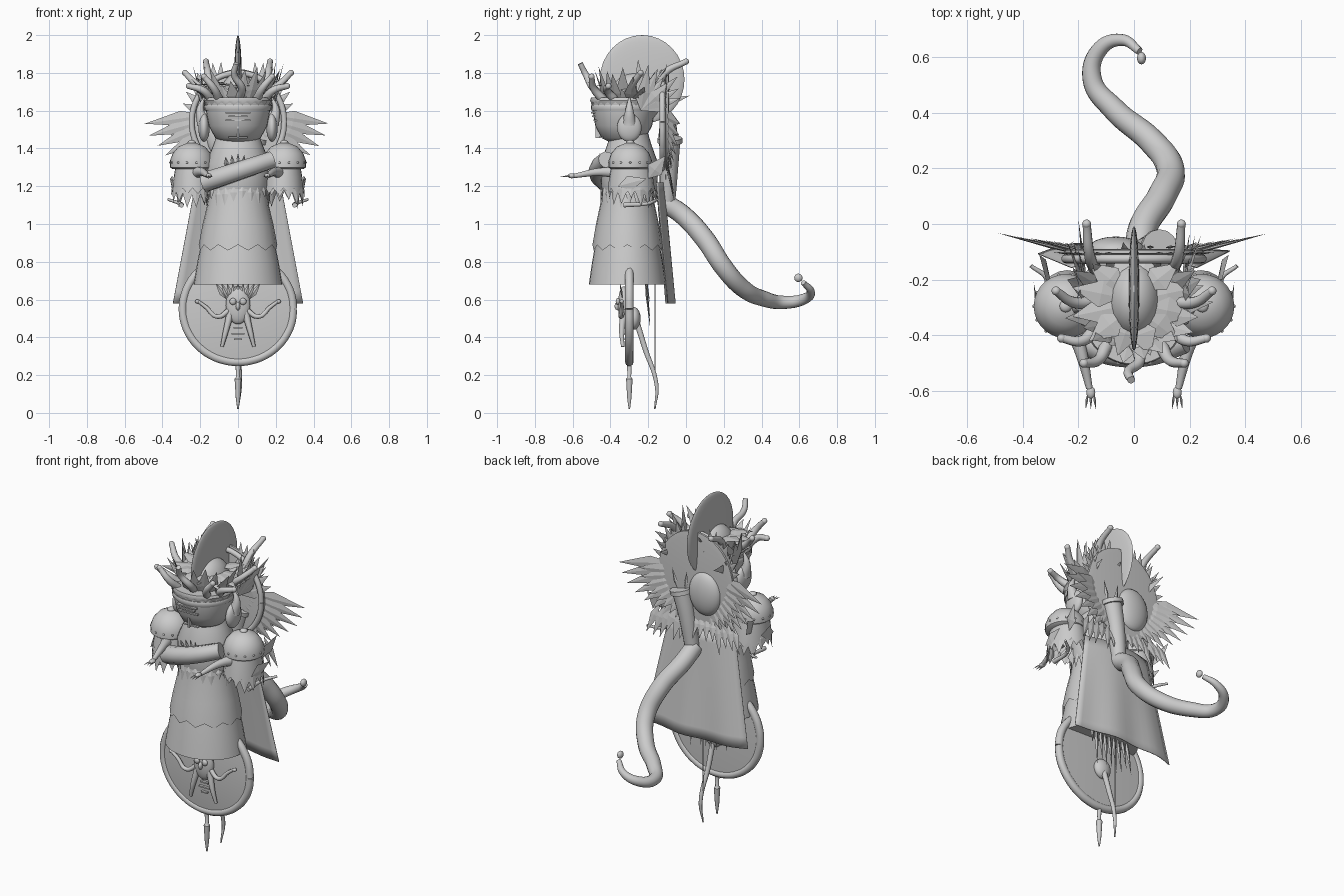
import bpy, bmesh, math, random
from mathutils import Vector as V

random.seed(7)
cube = bpy.data.objects.get("Cube")
if cube:
    bpy.data.objects.remove(cube)

stone = bpy.data.materials.new("plain_grey")
stone.diffuse_color = (0.6, 0.6, 0.6, 1)
stone.use_nodes = True
stone.node_tree.nodes["Principled BSDF"].inputs["Base Color"].default_value = (0.6, 0.6, 0.6, 1)


def add(name, mesh, smooth=True):
    ob = bpy.data.objects.new(name, mesh)
    bpy.context.collection.objects.link(ob)
    mesh.materials.clear()
    mesh.materials.append(stone)
    if smooth:
        bpy.ops.object.select_all(action='DESELECT')
        ob.select_set(True)
        bpy.context.view_layer.objects.active = ob
        bpy.ops.object.shade_smooth_by_angle(angle=math.radians(40))
    return ob


def finish(name, bm, smooth=True):
    bmesh.ops.recalc_face_normals(bm, faces=bm.faces)
    mesh = bpy.data.meshes.new(name)
    bm.to_mesh(mesh)
    bm.free()
    return add(name, mesh, smooth)


def lathe(name, profile, centre, squash=1.0, n=32, jag=0.0, axis='Z'):
    """Spin (radius, height) points; jag makes the first ring dagged."""
    bm, rings = bmesh.new(), []
    for k, (r, h) in enumerate(profile):
        ring = []
        for i in range(n):
            a = math.tau * i / n
            drop = jag * (i % 2) if k == 0 else 0
            p = V((r * math.cos(a), r * squash * math.sin(a), h - drop))
            if axis == 'Y':
                p = V((p.x, h, p.y))
            ring.append(bm.verts.new(p + V(centre)))
        rings.append(ring)
    for low, up in zip(rings, rings[1:]):
        for i in range(n):
            j = (i + 1) % n
            bm.faces.new((low[i], low[j], up[j], up[i]))
    if not jag:
        bm.faces.new(rings[0])
    bm.faces.new(rings[-1])
    return finish(name, bm)


def ball(name, centre, size):
    bm = bmesh.new()
    bmesh.ops.create_uvsphere(bm, u_segments=24, v_segments=16, radius=1)
    bmesh.ops.scale(bm, vec=size, verts=bm.verts)
    bmesh.ops.translate(bm, vec=centre, verts=bm.verts)
    return finish(name, bm)


def tube(name, points, radii, sides=3):
    """Smooth tapered tube through the points."""
    cu = bpy.data.curves.new(name, 'CURVE')
    cu.dimensions, cu.bevel_depth, cu.bevel_resolution = '3D', 1, sides
    cu.use_fill_caps = True
    sp = cu.splines.new('BEZIER')
    sp.bezier_points.add(len(points) - 1)
    for i, (bp, p) in enumerate(zip(sp.bezier_points, points)):
        bp.co, bp.handle_left_type, bp.handle_right_type = p, 'AUTO', 'AUTO'
        t = i / (len(points) - 1) * (len(radii) - 1)
        k = min(int(t), len(radii) - 2)
        bp.radius = radii[k] + (radii[k + 1] - radii[k]) * (t - k)
    ob = bpy.data.objects.new(name, cu)
    bpy.context.collection.objects.link(ob)
    deps = bpy.context.evaluated_depsgraph_get()
    mesh = bpy.data.meshes.new_from_object(ob.evaluated_get(deps))
    bpy.data.objects.remove(ob)
    return add(name, mesh)


def blades(name, items, thick=0.006):
    """Many flat leaf blades, each (base, tip, half width, facing)."""
    bm = bmesh.new()
    for base, tip, w, facing in items:
        base, tip, facing = V(base), V(tip), V(facing)
        side = (tip - base).cross(facing).normalized()
        up = side.cross(tip - base).normalized() * thick
        mid = base.lerp(tip, 0.4)
        a, t = bm.verts.new(base), bm.verts.new(tip)
        ring = [bm.verts.new(mid + o) for o in (side * w, up, -side * w, -up)]
        for i in range(4):
            bm.faces.new((a, ring[i], ring[i - 1]))
            bm.faces.new((t, ring[i - 1], ring[i]))
    return finish(name, bm, False)


def box(name, centre, size):
    bm = bmesh.new()
    bmesh.ops.create_cube(bm, size=1)
    bmesh.ops.scale(bm, vec=size, verts=bm.verts)
    bmesh.ops.translate(bm, vec=centre, verts=bm.verts)
    return finish(name, bm, False)


# robe in two dagged tiers, torso and belt fringe
lathe("lower_robe", [(.235, .68), (.215, .8), (.19, .92), (.16, 1.05), (.14, 1.2)], (0, -.31, 0), .87)
lathe("upper_robe", [(.208, .89), (.187, 1), (.163, 1.1), (.15, 1.2)], (0, -.31, 0), .89, 24, .03)
lathe("torso", [(.15, 1.14), (.165, 1.2), (.17, 1.32), (.13, 1.42), (.11, 1.48)], (0, -.3, 0), .9)
ring = [math.tau * i / 22 for i in range(22)]
blades("belt_fringe", [((.16 * math.cos(a), -.3 + .145 * math.sin(a), 1.2),
       (.17 * math.cos(a), -.3 + .155 * math.sin(a), random.uniform(1.08, 1.14)), .02,
       (math.cos(a), math.sin(a), 0)) for a in ring])

# head with brow band, face and fringed crown rim
lathe("head", [(.07, 1.43), (.12, 1.455), (.155, 1.52), (.17, 1.6), (.175, 1.66)], (0, -.33, 0), .97)
lathe("brow_band", [(.174, 1.6), (.177, 1.605), (.179, 1.625), (.176, 1.63)], (0, -.33, 0), .97)
lathe("crown_rim", [(.176, 1.645), (.183, 1.655), (.178, 1.67)], (0, -.33, 0), .97, 48, .015)
ball("skull_cap", (0, -.27, 1.66), (.1, .14, .14))
for i, w in enumerate((.13, .1, .13)):
    box("forehead_bar", (0, -.493 + .006 * i, 1.59 - .02 * i), (w, .02, .008))
box("nose", (0, -.465, 1.485), (.012, .03, .06))
box("mouth", (0, -.45, 1.46), (.1, .02, .008))

# thin lens-shaped crest standing over the head
ball("crest", (0, -.232, 1.765), (.02, .224, .235))

# crown leaves: upright ring, broad inner leaves and swept-back side fans
leaves = []
for s in (-1, 1):
    for i in range(11):
        a = math.pi * (i + .5) / 11 - math.pi / 2
        c, n, r = s * math.cos(a), math.sin(a), random.uniform(.2, .29)
        leaves.append(((.12 * c, -.3 + .12 * n, 1.63), (r * c, -.28 + r * .8 * n, random.uniform(1.72, 1.85)),
                       .036, (c, n, -.6)))
    for i in range(6):
        a = math.pi * (i + .5) / 6 - math.pi / 2
        c, n = s * math.cos(a), math.sin(a)
        leaves.append(((.05 * c, -.28 + .06 * n, 1.74), (.23 * c, -.28 + .2 * n, random.uniform(1.69, 1.78)),
                       .05, (.3 * c, .3 * n, 1)))
    for i in range(7):
        d = math.radians(15 + 13 * i)
        r = random.uniform(.2, .27)
        leaves.append(((s * .17, -.24, 1.6), (s * (.2 + .02 * (i % 3)), -.24 + r * math.cos(d),
                       1.61 + r * math.sin(d)), .035, (1, 0, 0)))
        leaves.append(((s * .1, -.13, 1.55), (s * (.1 + .2 * math.cos(d)), -.1, 1.56 + .3 * math.sin(d)),
                       .045, (0, 1, 0)))
blades("crown_leaves", leaves)

# halo disc behind the head
lathe("halo", [(.22, -.01), (.25, -.006), (.25, .006), (.22, .01)], (0, -.1, 1.54), 1.12, 40, 0, 'Y')
tube("halo_rim", [(.245 * math.cos(math.tau * i / 24), -.125, 1.54 + .26 * math.sin(math.tau * i / 24))
                  for i in range(25)], [.016, .016])
ball("back_dome", (-.065, -.095, 1.46), (.105, .05, .13))
tube("back_sheath", [(.025, -.1, 1.1), (.055, -.09, 1.3), (.09, -.085, 1.45)], [.042, .056], 5)
tube("sheath_ring", [(.086, -.085, 1.43), (.092, -.085, 1.455)], [.066, .066], 5)
blades("sheath_prongs", [((.09 + d, -.085, 1.44), (.1 + d * 2, -.08, 1.57), .014, (0, 1, 0)) for d in (-.025, .025)])

# drooping wing feathers spreading from the halo
feathers = []
for side in (-1, 1):
    for i in range(10):
        d = math.radians(-4 - 9 * i)
        out = (.5 - .012 * i) * random.uniform(.95, 1.0)
        c, s = side * math.cos(d), math.sin(d)
        feathers.append(((.17 * c, -.115, 1.59 + .17 * s), (out * c, -.125 + .19 * out * abs(c), 1.56 + .85 * out * s),
                         .04, (0, 1, 0)))
        feathers.append(((.15 * c, -.11, 1.55 + .15 * s), (out * .76 * c, -.1 + .1 * out * abs(c), 1.55 + .75 * out * s),
                         .035, (0, 1, 0)))
blades("halo_feathers", feathers)
blades("back_tassels", [((.035 * i, -.1, 1.32), (.045 * i, -.065, random.uniform(1.12, 1.2)), .026, (0, 1, 0))
                        for i in range(-7, 8)])

# cape
bm = bmesh.new()
grid = [[bm.verts.new((u * (.225 + .12 * t), -.115 + .055 * t - .04 * u * u + .008 * t * math.sin(7 * u),
                       1.22 - .64 * t)) for u in (j / 8 - 1 for j in range(17))]
        for t in (i / 10 for i in range(11))]
for up, low in zip(grid, grid[1:]):
    for j in range(16):
        bm.faces.new((up[j], up[j + 1], low[j + 1], low[j]))
finish("cape", bm).modifiers.new("thickness", 'SOLIDIFY').thickness = .004

# long curling tail with a knob
tube("tail", [(.02, -.11, 1.11), (.03, -.02, 1.05), (.1, .1, .92), (.13, .2, .77), (.06, .3, .66), (-.07, .41, .605),
              (-.15, .52, .585), (-.12, .63, .605), (-.04, .66, .645), (.02, .62, .69)],
     [.052, .053, .045, .03, .014], 5)
ball("tail_knob", (.027, .595, .715), (.016, .022, .022))

# round shield below the robe, with rim, spike and back boss
lathe("shield", [(.28, -.015), (.3, -.01), (.3, .012), (.15, .02)], (0, -.3, .55), .97, 48, 0, 'Y')
tube("shield_rim", [(.292 * math.cos(math.tau * i / 24), -.3, .55 + .28 * math.sin(math.tau * i / 24))
                    for i in range(25)], [.023, .023])
lathe("shield_spike", [(.004, .02), (.012, .08), (.018, .18), (.01, .19), (.014, .27)], (0, -.3, 0), 1, 10)
ball("shield_boss", (0, -.275, .5), (.055, .035, .06))
tube("shield_tendril", [(0, -.26, .48), (0, -.22, .35), (.01, -.155, .14), (0, -.165, .02)], [.016, .014, .004])
blades("robe_tendrils", [((.03 * i, -.22, .74), (.035 * i, -.19, random.uniform(.45, .6)), .014, (0, 1, 0))
                         for i in range(-4, 5)])
tube("hanging_cord", [(0, -.165, .7), (0, -.165, .45), (0, -.165, .2)], [.003, .003])

# small mask on the shield
ball("mask", (0, -.33, .57), (.065, .03, .1))
ball("mask_nose", (0, -.36, .565), (.012, .018, .022))
for i, w in enumerate((.05, .07, .04)):
    box("mask_mouth", (0, -.32, .45 - .03 * i), (w, .02, .008))
blades("mask_hair", [((.015 * i, -.335, .6), (.03 * i, -.35, .69), .016, (0, 1, 0)) for i in range(-4, 5)])

# mirrored parts
for s in (-1, 1):
    ball("mask_eye", (s * .027, -.36, .59), (.018, .012, .018))
    tube("mask_arm", [(s * .04, -.33, .55), (s * .11, -.345, .51), (s * .17, -.34, .56), (s * .21, -.34, .59)],
         [.014, .009])
    ball("mask_arm_tip", (s * .215, -.34, .59), (.012, .011, .011))
    tube("mask_leg", [(s * .04, -.33, .53), (s * .065, -.34, .43), (s * .085, -.335, .35)], [.02, .009])
    ball("ear", (s * .18, -.3, 1.51), (.03, .065, .075))
    tube("ear_horn", [(s * .18, -.3, 1.53), (s * .2, -.3, 1.6), (s * .18, -.3, 1.67)], [.04, .022, .004])
    # shoulder cap over a tattered sleeve
    cx = s * .245
    lathe("shoulder_cap", [(.1, 1.29), (.115, 1.3), (.115, 1.335), (.1, 1.375), (.07, 1.41), (.02, 1.43)],
          (cx, -.295, 0), 1, 28)
    ball("shoulder_knob", (cx, -.295, 1.43), (.022, .022, .015))
    lathe("sleeve", [(.108, 1.19), (.1, 1.25), (.09, 1.31)], (s * .24, -.29, 0), 1.15, 24, .03)
    fringe, count = [], 14
    for i in range(count):
        a = math.tau * i / count
        c, n = math.cos(a), math.sin(a)
        fringe.append(((cx + .09 * c, -.29 + .1 * n, 1.24), (cx + .11 * c, -.29 + .12 * n,
                       random.uniform(1.08, 1.15)), .032, (c, n, 0)))
        ball("cap_stud", (cx + .114 * c, -.295 + .114 * n, 1.325), (.006, .006, .006))
    fringe.append(((s * .3, -.2, 1.24), (s * .34, -.11, 1.36), .045, (1, 0, 0)))
    fringe.append(((s * .34, -.36, 1.2), (s * .36, -.21, 1.24), .04, (1, 0, 0)))
    blades("sleeve_fringe", fringe)
    tube("side_rod", [(s * .3, -.33, 1.1), (s * .31, -.2, 1.11), (s * .37, -.15, 1.13)], [.013, .007])
    # forearm reaching forward with a clawed hand
    tube("forearm", [(s * .23, -.34, 1.27), (s * .19, -.46, 1.275), (s * .16, -.59, 1.255)], [.035, .022, .012])
    ball("hand", (s * .155, -.605, 1.255), (.016, .022, .013))
    blades("claws", [((s * .155 + d, -.61, 1.255), (s * .155 + d * 1.5, -.665, 1.25), .005, (0, 0, 1))
                     for d in (-.012, 0, .012)], .004)
    # knobbed horns around the crown
    for path in ([(.14, -.16, 1.7), (.16, -.11, 1.8), (.17, 0, 1.86)],
                 [(.14, -.38, 1.66), (.19, -.42, 1.71), (.26, -.41, 1.73)],
                 [(.1, -.44, 1.66), (.13, -.49, 1.72), (.18, -.5, 1.78)],
                 [(.14, -.28, 1.68), (.22, -.28, 1.74), (.28, -.24, 1.8)]):
        pts = [(s * x, y, z) for x, y, z in path]
        tube("crown_horn", pts, [.024, .015])
        ball("horn_knob", pts[-1], (.016, .016, .016))

tube("front_horn", [(0, -.42, 1.66), (.02, -.49, 1.72), (-.02, -.53, 1.79), (-.01, -.56, 1.85)], [.024, .014])

# slanted scroll across the chest
tube("chest_scroll", [(-.18, -.42, 1.22), (-.06, -.46, 1.26), (.06, -.46, 1.3), (.18, -.42, 1.34)], [.054, .046])
blades("scroll_teeth", [((.03 * i, -.44, 1.3), (.033 * i, -.46, 1.375 - .01 * abs(i)), .012, (0, 1, 0))
                        for i in range(-2, 3)])
